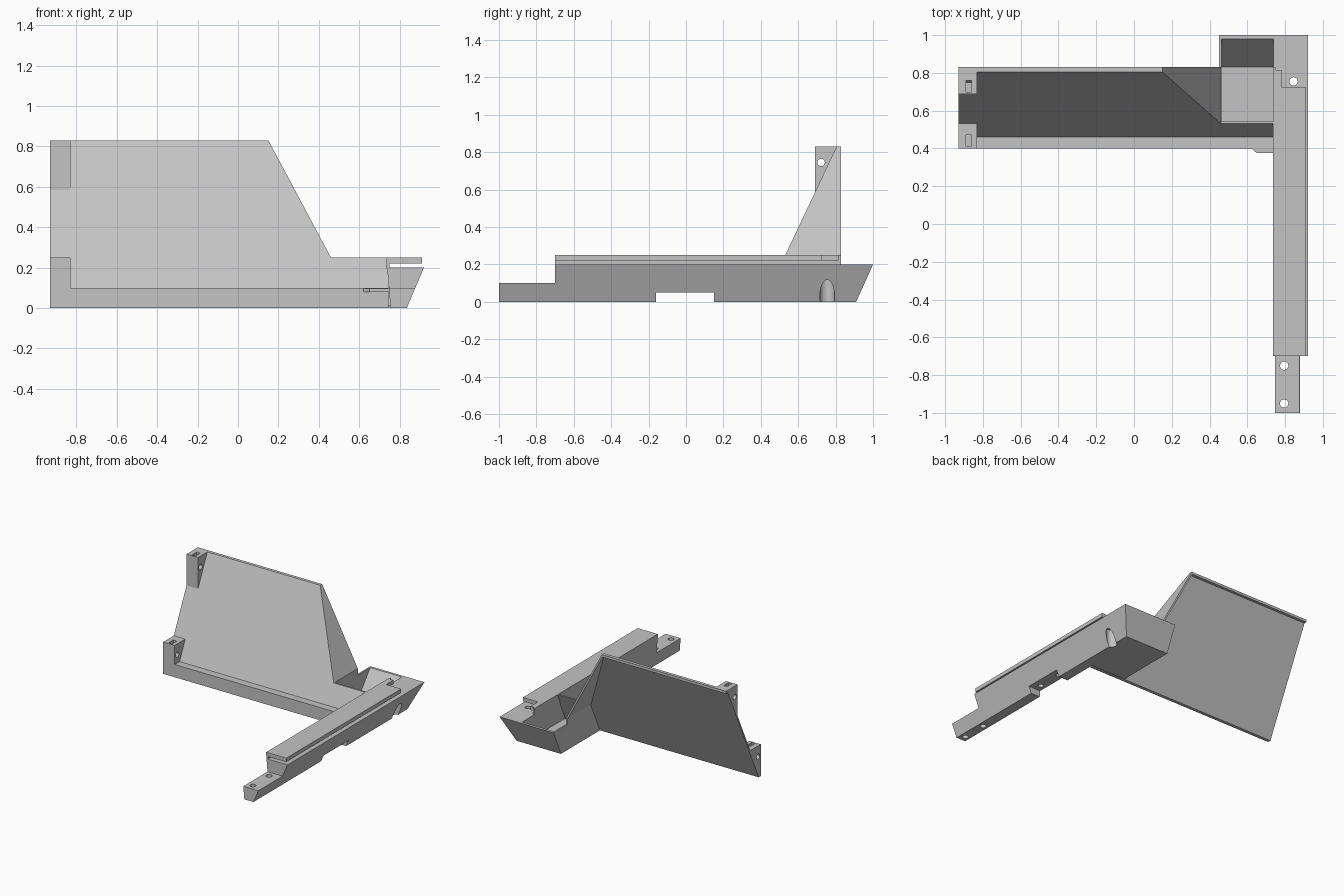
import bpy, bmesh
from mathutils import Matrix

cube = bpy.data.objects.get("Cube")
if cube:
    bpy.data.objects.remove(cube, do_unlink=True)

grey = bpy.data.materials.new("light_grey")
grey.use_nodes = True
grey.diffuse_color = (0.55, 0.55, 0.55, 1)
grey.node_tree.nodes["Principled BSDF"].inputs["Base Color"].default_value = (0.55, 0.55, 0.55, 1)


def add_object(name, bm):
    bmesh.ops.recalc_face_normals(bm, faces=bm.faces)
    mesh = bpy.data.meshes.new(name)
    bm.to_mesh(mesh)
    bm.free()
    mesh.materials.append(grey)
    obj = bpy.data.objects.new(name, mesh)
    bpy.context.collection.objects.link(obj)
    return obj


def prism(name, profile, axis, low, high):
    """Extrude a profile along an axis; either end may be a slope."""
    bm = bmesh.new()
    rings = []
    for end in (low, high):
        ring = []
        for a, b in profile:
            co = [a, b]
            co.insert("xyz".index(axis), end(a, b) if callable(end) else end)
            ring.append(bm.verts.new(co))
        bm.faces.new(ring)
        rings.append(ring)
    n = len(profile)
    for i in range(n):
        j = (i + 1) % n
        bm.faces.new((rings[0][i], rings[0][j], rings[1][j], rings[1][i]))
    return add_object(name, bm)


def box(name, x0, x1, y0, y1, z0, z1):
    return prism(name, [(x0, y0), (x1, y0), (x1, y1), (x0, y1)], "z", z0, z1)


def cylinder(name, centre, radius, length, axis="z"):
    bm = bmesh.new()
    turn = Matrix.Rotation(1.5707963, 4, "Y") if axis == "x" else Matrix()
    bmesh.ops.create_cone(bm, cap_ends=True, segments=32, radius1=radius, radius2=radius,
                          depth=length, matrix=Matrix.Translation(centre) @ turn)
    return add_object(name, bm)


def cut(target, cutter):
    mod = target.modifiers.new(cutter.name, "BOOLEAN")
    mod.operation = "DIFFERENCE"
    mod.solver = "EXACT"
    mod.object = cutter
    cutter.hide_render = True
    cutter.hide_viewport = True
    cutter.display_type = "WIRE"


def apply_cuts(target):
    """Bake the cuts and drop the cutters."""
    cutters = [m.object for m in target.modifiers]
    graph = bpy.context.evaluated_depsgraph_get()
    graph.update()
    mesh = bpy.data.meshes.new_from_object(target.evaluated_get(graph))
    target.modifiers.clear()
    target.data = mesh
    for c in cutters:
        bpy.data.objects.remove(c, do_unlink=True)


def front(z):
    """Front of the leaning panel."""
    return 0.46 + 0.4726 * (z - 0.1)


def slope_x(y, z):
    """Slanted right end of the panel."""
    return 0.46 - (z - 0.25) * 0.534


skin = 0.013
split = 0.25

# Leaning panel with bottom ledge and top lip
prism("panel_base", [(0.40, 0), (0.40, 0.1), (0.46, 0.1), (front(split), split),
                     (front(split) + skin, split), (front(0) + skin, 0)], "x", -0.93, 0.745)
prism("panel_upper", [(front(split), split), (front(0.83), 0.83), (0.83, 0.83), (0.83, 0.81),
                      (front(0.81) + skin, 0.81), (front(split) + skin, split)],
      "x", -0.93, slope_x)

# Slanted fin behind the panel end
prism("panel_fin", [(front(split), split), (0.83, split), (0.83, 0.83), (front(0.83), 0.83)],
      "x", lambda y, z: slope_x(y, z) - 0.015, slope_x)

# Brackets at the far end, each with a nut pocket and a cross hole
for label, y0, z0, z1 in (("lower", 0.40, 0.0, 0.25), ("upper", 0.689, 0.585, 0.83)):
    back = [(front(z1) + 0.005, z1), (front(z0) + 0.005, z0)]
    bracket = prism(label + "_bracket", [(y0, z0), (y0, z1)] + back, "x", -0.93, -0.83)
    cut(bracket, box("pocket_cutter", -0.89, -0.86, y0 + 0.01, y0 + 0.07, z1 - 0.12, z1 + 0.1))
    cut(bracket, cylinder("hole_cutter", (-0.88, y0 + 0.033, z1 - 0.085), 0.02, 0.3, "x"))
    apply_cuts(bracket)

# Open tray behind the panel
prism("tray_side", [(front(0) + skin, 0), (0.91, 0), (1, 0.2), (0.83, 0.2), (0.83, split),
                    (front(split) + skin, split)], "x", 0.45, 0.463)
prism("tray_floor", [(0.43, 0), (0.91, 0), (1, 0.2), (0.98, 0.2), (0.83, 0.012),
                     (0.43, 0.012)], "x", 0.455, 0.76)

# Long bar with sloping outer side and back
bar = prism("long_bar", [(0.755, 0), (0.835, 0), (0.92, 0.2), (0.738, 0.2)], "y", -1,
            lambda x, z: 0.91 + 0.45 * z)
cut(bar, box("step_cutter", 0.6, 1, -1.2, -0.7, 0.1, 0.4))
cut(bar, box("notch_cutter", 0.6, 1, -0.16, 0.15, -0.1, 0.05))
for y in (-0.95, -0.75):
    cut(bar, cylinder("tab_hole_cutter", (0.795, y, 0.05), 0.022, 0.3))
for y in (-0.1, 0.1):
    cut(bar, cylinder("notch_hole_cutter", (0.795, y, 0.06), 0.02, 0.1))
cut(bar, cylinder("bore_cutter", (0.845, 0.755, 0.02), 0.04, 0.24))
cut(bar, cylinder("screw_hole_cutter", (0.845, 0.755, 0.1), 0.022, 0.4))
apply_cuts(bar)

# Neck and top plate forming the side groove
box("groove_neck", 0.736, 0.75, -0.7, 0.83, 0.195, 0.225)
prism("top_plate", [(0.735, -0.7), (0.91, -0.7), (0.91, 0.725), (0.78, 0.725), (0.78, 0.815),
                    (0.75, 0.815), (0.75, 0.83), (0.735, 0.83)], "z", 0.22, 0.25)

# Small tab beside the bar
prism("corner_tab", [(0.62, 0.402), (0.65, 0.375), (0.75, 0.375), (0.75, 0.402)], "z", 0.08, 0.098)
